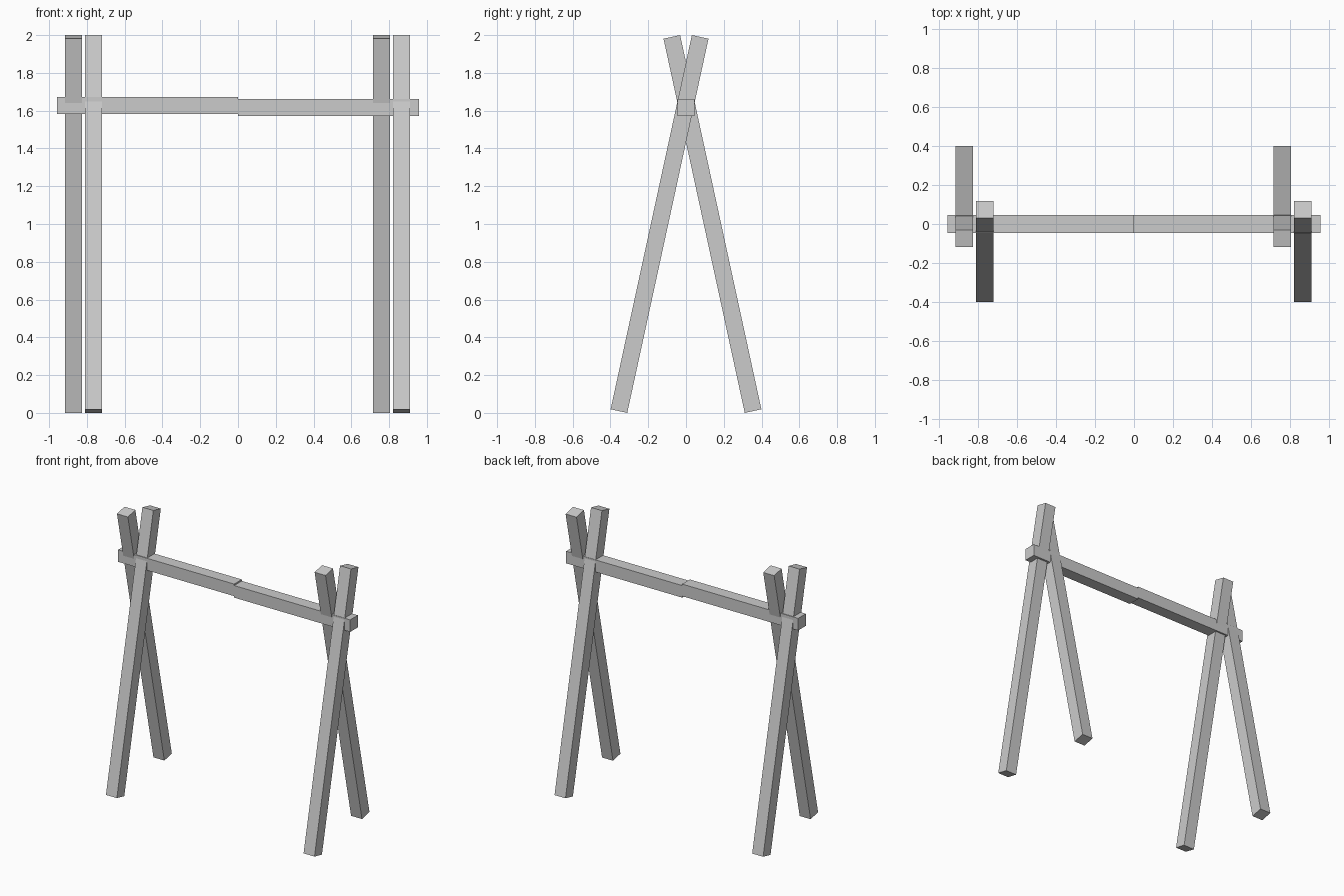
import bpy
import math

cube = bpy.data.objects.get("Cube")
if cube:
    bpy.data.objects.remove(cube, do_unlink=True)

THICK = 0.09                      # square timber section
LEAN = math.radians(12.25)        # tilt of each leg
LEG_LENGTH = (2 - THICK * math.sin(LEAN)) / math.cos(LEAN)

grey = bpy.data.materials.new("plain grey")
grey.use_nodes = True
colour = (0.6, 0.6, 0.6, 1)
grey.diffuse_color = colour
grey.node_tree.nodes["Principled BSDF"].inputs["Base Color"].default_value = colour


def beam(name, size, location, tilt=0):
    """Add a square-cut timber, tilted about the x axis."""
    bpy.ops.mesh.primitive_cube_add(size=1, location=location, rotation=(tilt, 0, 0))
    obj = bpy.context.object
    obj.name = name
    obj.scale = size
    bpy.ops.object.transform_apply(location=False, rotation=False, scale=True)
    obj.data.materials.append(grey)


# Crossed pairs of legs, the front leg of each pair offset towards +x
for side, x in (("right", -0.818), ("left", 0.813)):
    for end, sign in (("front", -1), ("back", 1)):
        beam(f"{side}_{end}_leg", (THICK, THICK, LEG_LENGTH),
             (x - sign * 0.0525, sign * 0.14, 1), sign * LEAN)

# Crossbar in two halves with a small step at the middle
for side, sign, z in (("right", -1, 1.628), ("left", 1, 1.617)):
    beam(f"{side}_crossbar", (0.957, THICK, THICK), (sign * 0.4785, 0, z))
